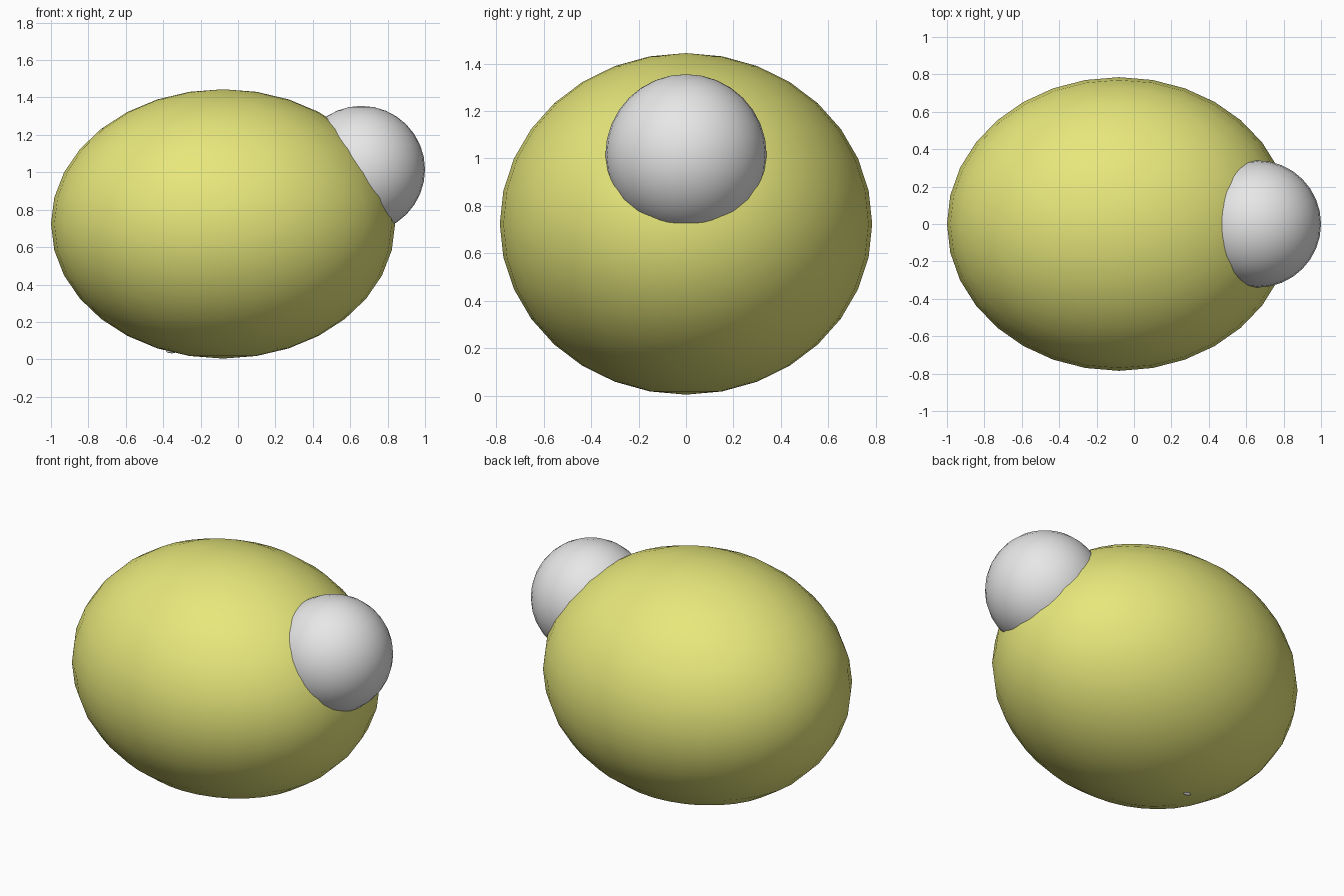
import bpy

if "Cube" in bpy.data.objects:
    bpy.data.objects.remove(bpy.data.objects["Cube"])


def material(name, color):
    mat = bpy.data.materials.new(name)
    mat.diffuse_color = (*color, 1.0)
    mat.use_nodes = True
    mat.node_tree.nodes["Principled BSDF"].inputs["Base Color"].default_value = mat.diffuse_color
    return mat


def ellipsoid(name, center, radii, mat, segments=32, rings=16):
    bpy.ops.mesh.primitive_uv_sphere_add(segments=segments, ring_count=rings,
                                         radius=1, location=center)
    obj = bpy.context.object
    obj.name = name
    obj.scale = radii
    bpy.ops.object.transform_apply(location=False, rotation=False, scale=True)
    bpy.ops.object.shade_smooth()
    obj.data.materials.append(mat)
    return obj


yellow = material("soft yellow", (0.8, 0.8, 0.2))
white = material("off white", (0.8, 0.8, 0.8))

# Large rounded body
ellipsoid("body", (-0.08, 0, 0.724), (0.92, 0.785, 0.72), yellow)

# White ball sunk into the upper right end
ellipsoid("ball", (0.66, 0, 1.015), (0.34, 0.34, 0.34), white)

# Tiny white tip just breaking through the underside
ellipsoid("underside_tip", (-0.355, 0.04, 0.044), (0.03, 0.014, 0.012), white, 12, 6)
